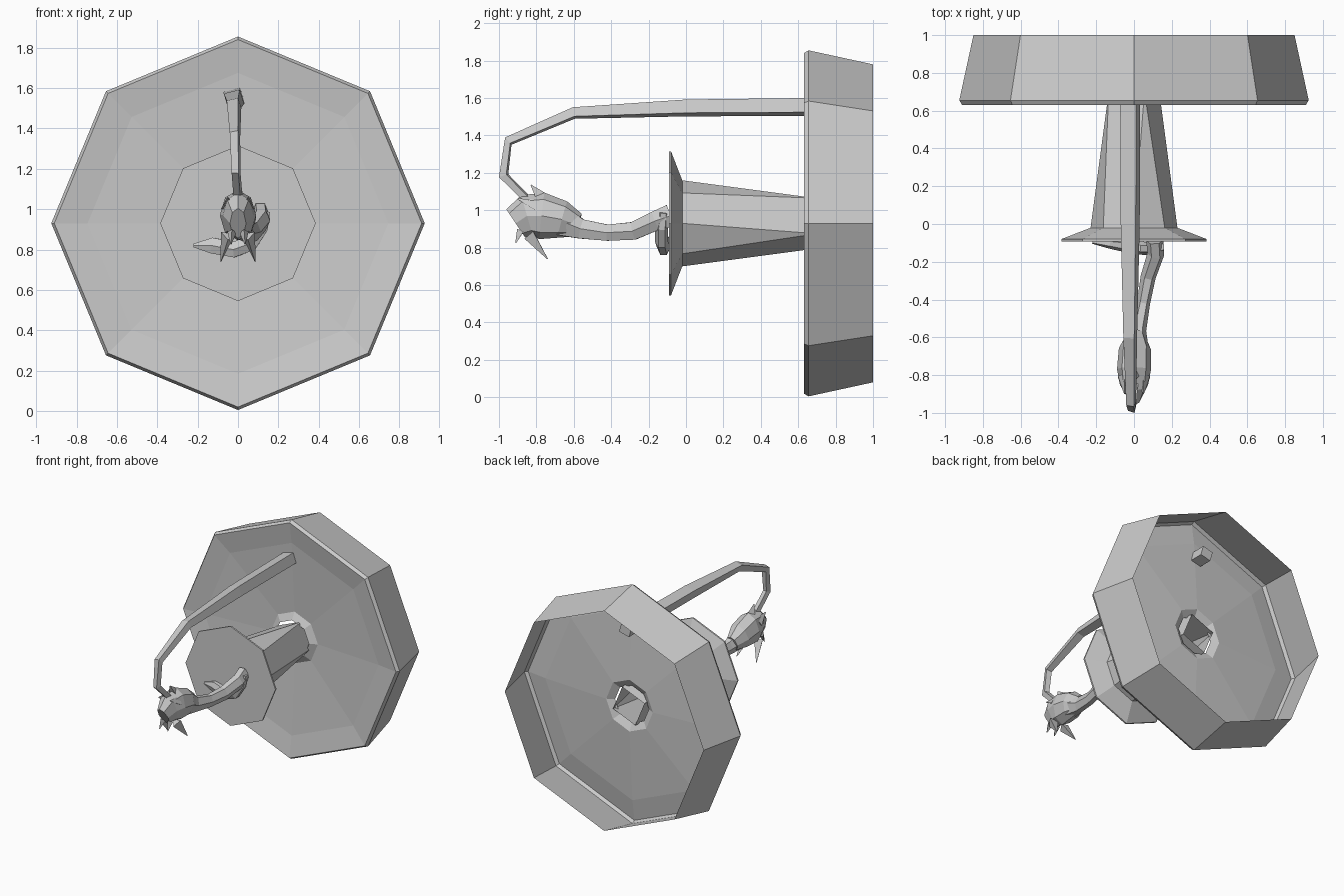
import bpy, bmesh, math
from mathutils import Vector

if "Cube" in bpy.data.objects:
    bpy.data.objects.remove(bpy.data.objects["Cube"])

CZ = 0.93  # height of the shared axis


def make_object(name, rings, cap_start=False, cap_end=False):
    """Loft a list of equal-length point rings into a flat-shaded mesh."""
    bm = bmesh.new()
    loops = [[bm.verts.new(p) for p in ring] for ring in rings]
    n = len(loops[0])
    for a, b in zip(loops, loops[1:]):
        for i in range(n):
            j = (i + 1) % n
            bm.faces.new((a[i], a[j], b[j], b[i]))
    if cap_start:
        bm.faces.new(loops[0][::-1])
    if cap_end:
        bm.faces.new(loops[-1])
    bmesh.ops.remove_doubles(bm, verts=bm.verts, dist=0.0005)
    bmesh.ops.recalc_face_normals(bm, faces=bm.faces)
    mesh = bpy.data.meshes.new(name)
    bm.to_mesh(mesh)
    bm.free()
    ob = bpy.data.objects.new(name, mesh)
    bpy.context.collection.objects.link(ob)
    return ob


def ring(y, r, angles=None):
    """Ring around the y axis; an octagon with a vertex on top by default."""
    angles = angles or [45 * i for i in range(8)]
    return [(r * math.cos(math.radians(a)), y, CZ + r * math.sin(math.radians(a))) for a in angles]


def tube(name, stations, sides, turn=0, ref=(1, 0, 0)):
    """Tube through stations (x, y, z, half width along ref, half height)."""
    pts = [Vector(s[:3]) for s in stations]
    rings = []
    for i, s in enumerate(stations):
        t = (pts[min(i + 1, len(pts) - 1)] - pts[max(i - 1, 0)]).normalized()
        u = Vector(ref)
        u = (u - t * u.dot(t)).normalized()
        v = t.cross(u)
        rings.append([pts[i] + u * s[3] * math.cos(a) + v * s[4] * math.sin(a)
                      for a in (math.radians(turn) + math.tau * k / sides for k in range(sides))])
    return make_object(name, rings, True, True)


def spike(name, base, tip, r):
    """Small three-sided tooth."""
    tube(name, [(*base, r, r), (*tip, 0.003, 0.003)], 3, 90)


# wall dish: open at the back, shallow recessed front sheet
make_object("dish", [ring(y, r) for y, r in (
    (1.0, 0.85), (0.655, 0.925), (0.63, 0.91), (0.655, 0.745), (0.69, 0.2), (0.66, 0.145))])

# column: square at the dish turning into an octagon at the flange
square = [-22.5, 67.5, 67.5, 157.5, 157.5, 247.5, 247.5, -22.5]
make_object("column", [ring(0.70, 0.145, square), ring(-0.02, 0.23)])

# flange with a flat front
make_object("flange", [ring(-0.02, 0.23), ring(-0.08, 0.385), ring(-0.092, 0.385)], cap_end=True)

# curved strap from the head back through the dish
tube("strap", [(-0.02, 0.77, 1.553, 0.062, 0.056), (-0.02, 0, 1.547, 0.058, 0.052),
               (-0.02, -0.6, 1.52, 0.042, 0.036), (-0.015, -0.95, 1.37, 0.03, 0.03),
               (-0.01, -0.975, 1.185, 0.025, 0.03), (0, -0.85, 1.06, 0.025, 0.025)], 4, 60)

# neck leaving the flange
tube("neck", [(0.11, -0.085, 0.97, 0.045, 0.07), (0.115, -0.16, 0.945, 0.045, 0.06),
              (0.075, -0.28, 0.89, 0.04, 0.055), (0.05, -0.42, 0.88, 0.035, 0.05),
              (0.025, -0.56, 0.90, 0.04, 0.06), (0.01, -0.66, 0.94, 0.07, 0.09)], 6)

# tail curled on the flange
tube("tail", [(-0.22, -0.095, 0.82, 0.01, 0.01), (-0.13, -0.105, 0.82, 0.025, 0.045),
              (-0.02, -0.12, 0.80, 0.035, 0.045), (0.06, -0.13, 0.83, 0.035, 0.045),
              (0.11, -0.13, 0.91, 0.035, 0.045), (0.125, -0.12, 0.99, 0.03, 0.04)], 6, 0, (0, 1, 0))

# head
tube("head", [(0.01, -0.58, 0.92, 0.045, 0.065), (0.005, -0.66, 0.95, 0.085, 0.10),
              (0, -0.77, 0.97, 0.09, 0.125), (0, -0.85, 0.97, 0.075, 0.115),
              (0, -0.91, 0.93, 0.04, 0.09)], 8)
# crest on the head
spike("crest", (0, -0.77, 1.05), (0, -0.83, 1.135), 0.05)

# pairs of long and short fangs and brow bumps
for side, word in ((-1, "left"), (1, "right")):
    spike(word + "_fang", (0.05 * side, -0.83, 0.87), (0.085 * side, -0.74, 0.74), 0.04)
    spike(word + "_front_tooth", (0.03 * side, -0.88, 0.89), (0.035 * side, -0.91, 0.825), 0.025)
    spike(word + "_brow", (0.05 * side, -0.80, 1.02), (0.05 * side, -0.90, 1.06), 0.04)
